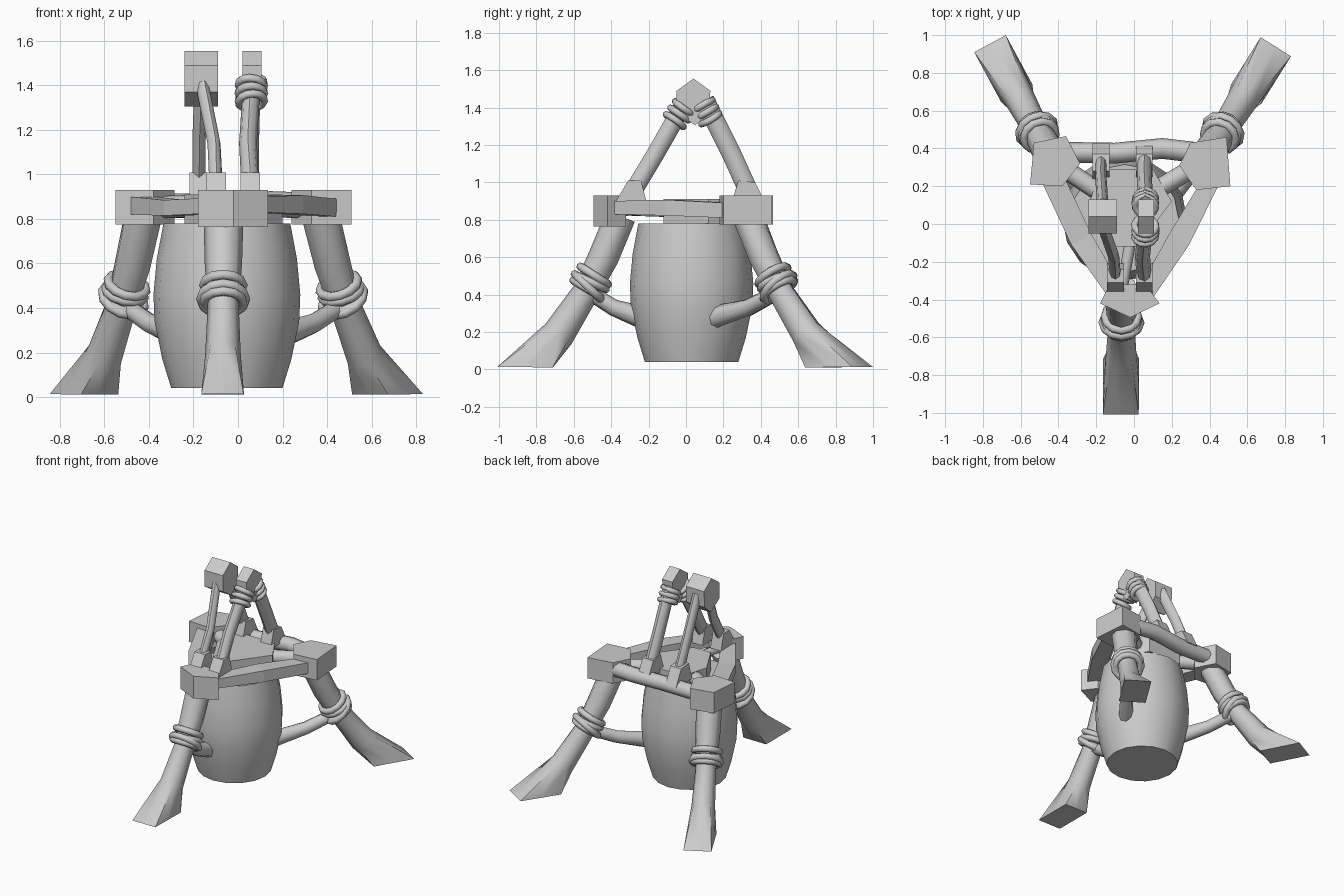
import bpy, bmesh, math
from mathutils import Vector as V

if "Cube" in bpy.data.objects:
    bpy.data.objects.remove(bpy.data.objects["Cube"])

smooth = []
Z = V((0, 0, 1))


def finish(bm, name, is_smooth=False):
    bmesh.ops.recalc_face_normals(bm, faces=bm.faces)
    me = bpy.data.meshes.new(name)
    bm.to_mesh(me)
    bm.free()
    ob = bpy.data.objects.new(name, me)
    bpy.context.collection.objects.link(ob)
    if is_smooth:
        smooth.append(ob)
    return ob


def sweep(name, pts, radii, sides=8, box=False, end_normal=None, square_end=False):
    """Loft rings (half width, half height) along a path."""
    bm = bmesh.new()
    pts = [V(p) for p in pts]
    n, rings = len(pts), []
    for i, p in enumerate(pts):
        t = (pts[min(i + 1, n - 1)] - pts[max(i - 1, 0)]).normalized()
        last = i == n - 1
        if last and end_normal:
            t = end_normal.normalized()
        u = t.cross(Z)
        u = u.normalized() if u.length > 1e-3 else V((1, 0, 0))
        v = u.cross(t)
        k = 1.45 if box or (last and square_end) else 1
        ring = []
        for j in range(sides):
            a = 2 * math.pi * j / sides + (math.pi / 4 if sides == 4 else 0)
            c = max(-1, min(1, k * math.cos(a))) * radii[i][0]
            s = max(-1, min(1, k * math.sin(a))) * radii[i][1]
            ring.append(bm.verts.new(p + u * c + v * s))
        rings.append(ring)
    for a, b in zip(rings, rings[1:]):
        for j in range(sides):
            m = (j + 1) % sides
            bm.faces.new((a[j], a[m], b[m], b[j]))
    bm.faces.new(rings[0])
    bm.faces.new(rings[-1])
    return finish(bm, name, not box)


def prism(name, outline, lo, hi, along_x=False):
    """Extrude a 2D outline along z, or along x for (y, z) outlines."""
    bm = bmesh.new()
    mk = (lambda p, h: (h, p[0], p[1])) if along_x else (lambda p, h: (p[0], p[1], h))
    a = [bm.verts.new(mk(p, lo)) for p in outline]
    b = [bm.verts.new(mk(p, hi)) for p in outline]
    bm.faces.new(a)
    bm.faces.new(b)
    for i in range(len(a)):
        m = (i + 1) % len(a)
        bm.faces.new((a[i], a[m], b[m], b[i]))
    return finish(bm, name)


def rope_ring(name, center, axis, major, minor):
    rot = V(axis).to_track_quat('Z', 'Y').to_euler()
    bpy.ops.mesh.primitive_torus_add(location=center, rotation=rot, major_radius=major,
                                     minor_radius=minor, major_segments=12, minor_segments=8)
    bpy.context.object.name = name
    smooth.append(bpy.context.object)


# Barrel body
bx, by = -0.05, 0.03
prof = [(0.25, 0.04), (0.29, 0.17), (0.325, 0.34), (0.33, 0.46), (0.315, 0.62), (0.285, 0.78)]
sweep("barrel", [(bx, by, z) for r, z in prof], [(r, r) for r, z in prof], sides=16)

# Barrel lid
prism("lid", [(-.12, -.12), (.02, -.12), (.2, .12), (.1, .29), (-.18, .29), (-.24, .1)], .78, .91)

# Legs with flared feet, lashings, lower arms and upper struts
legs = {
    "front": ((-.07, -1.0), (-.065, -.35), (-.06, -.24), (-.02, -.1)),
    "right": ((.755, .945), (.37, .33), (.2, .15), (.1, .17)),
    "left": ((-.765, .96), (-.425, .33), (-.27, .17), (-.17, .16)),
}
for side, (tip, top, barrel_pt, lid_pt) in legs.items():
    tip, top = V(tip), V(top)
    d = (tip - top).normalized()

    def at(f, z):
        p = tip.lerp(top, f)
        return V((p.x, p.y, z))

    path = [at(1, .82), at(.86, .6), at(.71, .41), at(.49, .19), at(.215, .012)]
    sweep(side + "_leg", path,
          [(.09, .082), (.084, .082), (.07, .072), (.08, .088), (.095, .148)],
          end_normal=V((d.x * .01, d.y * .01, -1)), square_end=True)
    axis = (at(.86, .6) - at(.71, .41)).normalized()
    out = V((d.x, d.y, 0))
    for i, (off, tilt) in enumerate([(.07, -.12), (.03, .05), (-.01, -.08), (0, -.4)]):
        rope_ring(f"{side}_lashing_{i}", at(.735, .44) + axis * off,
                  axis + out * tilt, .088 + .012 * (i == 3), .022)
    a, b = at(.72, .42), V((*barrel_pt, .28))
    mid = a.lerp(b, .5) - Z * .02
    sweep(side + "_lower_arm", [a, mid, b], [(.045, .04), (.045, .045), (.05, .06)])
    strut_r = .03 if side == "front" else .05
    sweep(side + "_upper_strut", [at(1, .85), (*lid_pt, .86)], [(strut_r, strut_r)] * 2)

# Pentagonal corner blocks
prism("front_block", [(-.18, -.42), (-.13, -.32), (.06, -.32), (.135, -.42), (-.02, -.495)], .765, .93)
prism("right_block", [(.49, .46), (.51, .2), (.33, .18), (.24, .31), (.3, .43)], .775, .93)
prism("left_block", [(-.53, .43), (-.36, .465), (-.285, .32), (-.38, .2), (-.55, .21)], .775, .93)

# Frame rails between the blocks
sweep("back_rail", [(-.4, .38, .86), (-.1, .375, .86), (.15, .4, .87), (.4, .37, .86)], [(.055, .055)] * 4)
sweep("right_rail", [(.06, -.37, .865), (.24, -.08, .865), (.41, .23, .85)],
      [(.045, .035), (.06, .042), (.045, .04)], sides=4, box=True)
sweep("left_rail", [(-.1, -.36, .86), (-.28, -.08, .85), (-.43, .24, .86)],
      [(.045, .035), (.06, .035), (.06, .04)], sides=4, box=True)

# A-frames: apex block, post feet, two posts each
apex = [(.04, 1.555), (.13, 1.49), (.125, 1.37), (.05, 1.305), (-.05, 1.37), (-.05, 1.49)]
front_foot = [(-.38, .89), (-.31, 1.01), (-.24, 1.01), (-.21, .89)]
back_foot = [(.24, .88), (.28, 1.01), (.37, 1.0), (.43, .88)]
frames = [  # name, apex x range, front foot x, back foot x, post radius
    ("left", -.24, -.09, -.098, -.175, .03),
    ("right", .02, .105, .055, .055, .04),
]
for name, x0, x1, fx, rx, r in frames:
    ax = (x0 + x1) / 2
    prism(name + "_apex_block", apex, x0, x1, True)
    prism(name + "_front_post_foot", front_foot, fx - .044, fx + .044, True)
    prism(name + "_back_post_foot", back_foot, rx - .044, rx + .044, True)
    sweep(name + "_front_post", [(fx, -.29, .94), (fx - .01, -.17, 1.14), (ax, -.01, 1.42)],
          [(r, r + .008)] * 3)
    sweep(name + "_back_post", [(rx, .34, .94), (rx, .24, 1.16), (ax, .1, 1.44)],
          [(r, r + .012)] * 3)

# Rope wraps at the top of the right A-frame
for i in range(3):
    s = .035 * i
    rope_ring(f"front_top_wrap_{i}", (.06, -.06 + s * .7, 1.33 + s), (.1 * (i - 1), .6, .85), .058, .018)
    rope_ring(f"back_top_wrap_{i}", (.06, .13 - s * .5, 1.34 + s), (.1 * (1 - i), -.5, .85), .056, .018)

# Smooth shading on round parts
bpy.ops.object.select_all(action='DESELECT')
for ob in smooth:
    ob.select_set(True)
bpy.context.view_layer.objects.active = smooth[0]
bpy.ops.object.shade_smooth_by_angle(angle=math.radians(50))
